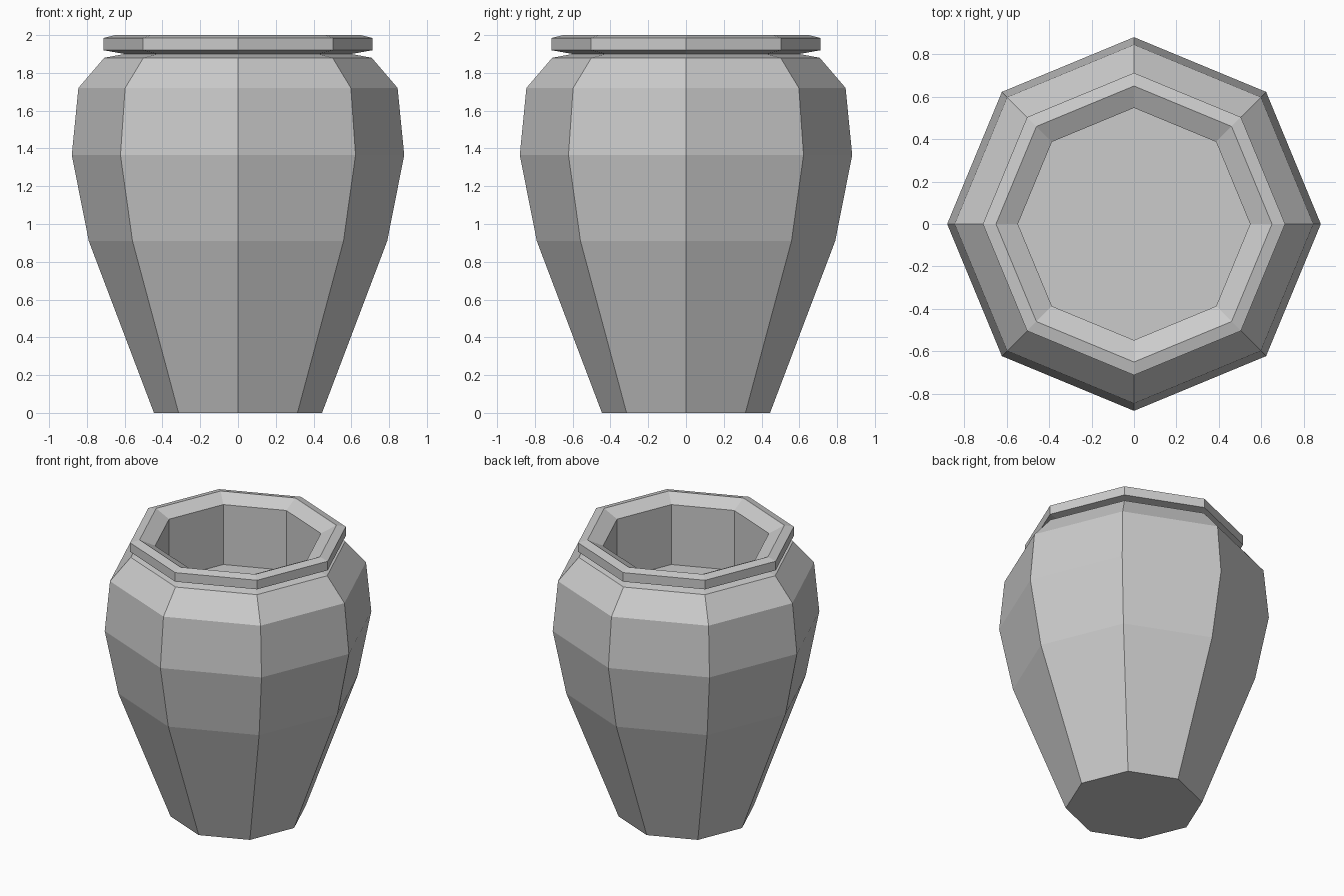
import bpy
import bmesh
from math import cos, sin, pi

if "Cube" in bpy.data.objects:
    bpy.data.objects.remove(bpy.data.objects["Cube"])

SIDES = 8

# Profile (radius, height): outer wall, neck groove, lip, then inside wall to floor
PROFILE = [
    (0.445, 0.0), (0.79, 0.91), (0.88, 1.365), (0.845, 1.72), (0.708, 1.88),
    (0.60, 1.90), (0.712, 1.92), (0.712, 1.985), (0.65, 2.0),
    (0.547, 1.95), (0.547, 1.52),
]


def lathe(name, profile, sides):
    """Spin a profile around z with flat faces, capping both ends."""
    bm = bmesh.new()
    rings = [[bm.verts.new((r * cos(2 * pi * i / sides), r * sin(2 * pi * i / sides), z))
              for i in range(sides)] for r, z in profile]
    for a, b in zip(rings, rings[1:]):
        for i in range(sides):
            j = (i + 1) % sides
            bm.faces.new((a[i], a[j], b[j], b[i]))
    bm.faces.new(rings[0][::-1])   # underside
    bm.faces.new(rings[-1])        # inner floor
    mesh = bpy.data.meshes.new(name)
    bm.to_mesh(mesh)
    bm.free()
    obj = bpy.data.objects.new(name, mesh)
    bpy.context.collection.objects.link(obj)
    return obj


# Octagonal pot
lathe("pot", PROFILE, SIDES)
